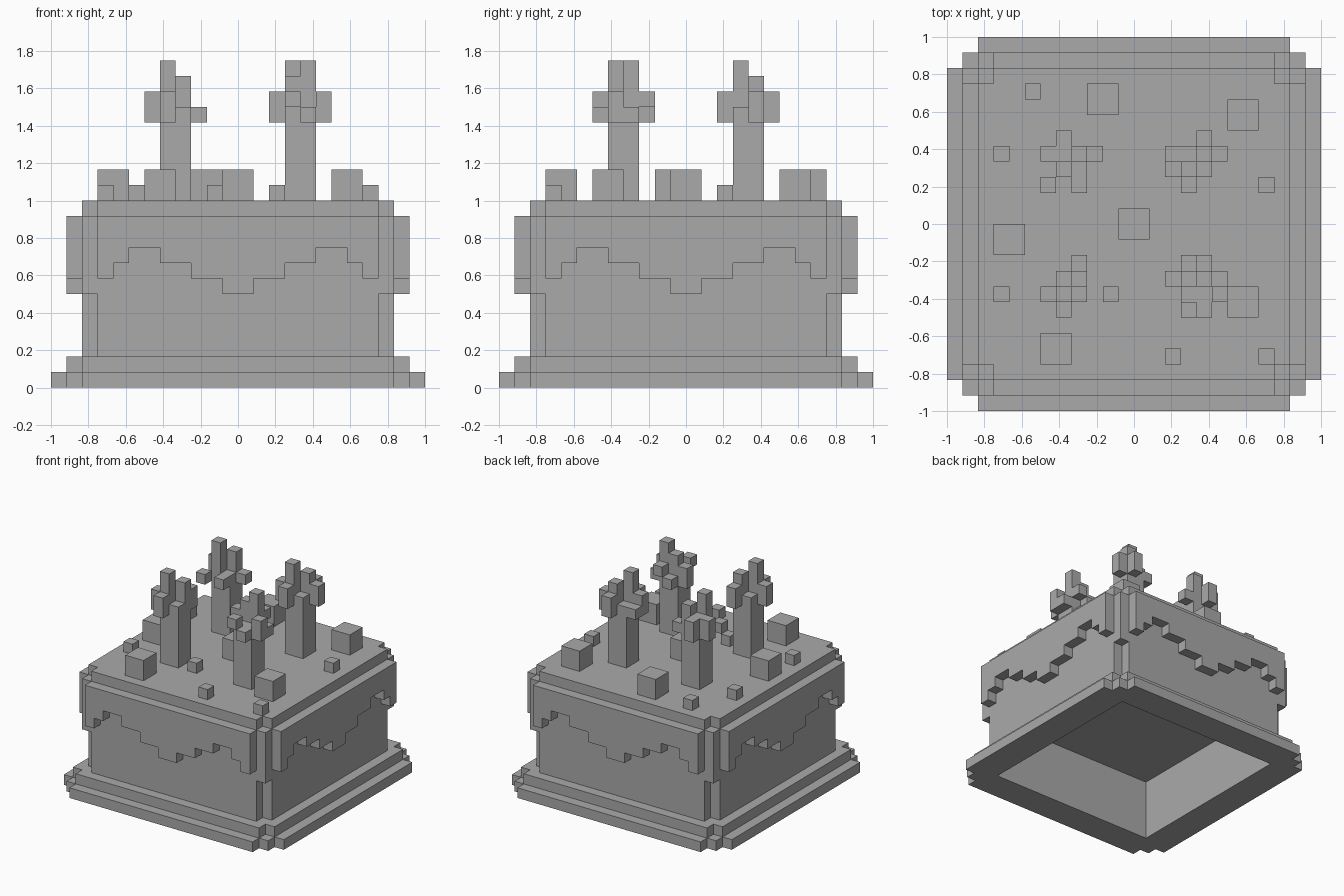
import bpy, bmesh
from math import pi
from mathutils import Matrix, Vector

cube = bpy.data.objects.get("Cube")
if cube:
    bpy.data.objects.remove(cube, do_unlink=True)

U = 1 / 12  # size of one block
grey = bpy.data.materials.new("plain_grey")
grey.use_nodes = True
grey.diffuse_color = (0.4, 0.4, 0.4, 1)
grey.node_tree.nodes["Principled BSDF"].inputs["Base Color"].default_value = (0.4, 0.4, 0.4, 1)


def finish(name, bm):
    """Turn block units into an object."""
    bmesh.ops.recalc_face_normals(bm, faces=bm.faces)
    bm.transform(Matrix.Scale(U, 4))
    mesh = bpy.data.meshes.new(name)
    bm.to_mesh(mesh)
    bm.free()
    mesh.materials.append(grey)
    obj = bpy.data.objects.new(name, mesh)
    bpy.context.collection.objects.link(obj)
    return obj


def box(bm, x0, x1, y0, y1, z0, z1, turn=0):
    lo, hi = Vector((x0, y0, z0)), Vector((x1, y1, z1))
    place = Matrix.Translation((lo + hi) / 2) @ Matrix.Diagonal((hi - lo).to_4d())
    bmesh.ops.create_cube(bm, size=1, matrix=Matrix.Rotation(turn * pi / 2, 4, "Z") @ place)


def four_sides(name, boxes):
    bm = bmesh.new()
    for turn in range(4):
        for b in boxes:
            box(bm, *b, turn)
    return finish(name, bm)


# Stepped plate, open in the middle underneath
four_sides("plate", [(-10, 10, -12, -11, 0, 1), (-11, 11, -11, -9, 0, 1),
                     (-10, 10, -11, -9, 1, 2)])

# Cake walls with notched corners, and the solid top half
four_sides("cake_walls", [(-9, 9, -10, -9, 2, 12)])
bm = bmesh.new()
box(bm, -9, 9, -9, 9, 6, 12)
finish("cake_core", bm)

# Frosting: corner posts and a stepped drip on each side
four_sides("frosting_corners", [(9, 10, -10, -9, 6, 11)])
half = [(1, 6), (3, 7), (5, 8), (7, 9), (8, 8), (9, 7)]  # end of step, height
edge, start = [], 0
for end, z in half:
    edge += [(start, z), (end, z)]
    start = end
outline = [(-x, z) for x, z in reversed(edge[1:])] + edge[1:] + [(9, 11), (-9, 11)]
bm = bmesh.new()
for turn in range(4):
    spin = Matrix.Rotation(turn * pi / 2, 3, "Z")
    face = bm.faces.new([bm.verts.new(spin @ Vector((x, -11, z))) for x, z in outline])
    made = bmesh.ops.extrude_face_region(bm, geom=[face])["geom"]
    bmesh.ops.translate(bm, vec=spin @ Vector((0, 1, 0)),
                        verts=[v for v in made if isinstance(v, bmesh.types.BMVert)])
finish("frosting_drips", bm)

# Loose topping cubes
toppings = {
    "large_topping": (2, [(-3, 7), (6, 6), (-1, -1), (-9, -2), (-6, -9), (6, -6)]),
    "small_topping": (1, [(-7, 8), (-9, 4), (8, 2), (-9, -5), (-2, -5), (2, -9), (8, -9)]),
}
for name, (s, spots) in toppings.items():
    for x, y in spots:
        bm = bmesh.new()
        box(bm, x, x + s, y, y + s, 12, 12 + s)
        finish(name, bm)

# Candles: a square post and a ragged flame of (x, y, bottom, top) blocks
flames = {
    (-4, 4): [(-1, -1, 18, 21), (0, 0, 18, 20), (-1, 0, 18, 19), (-1, 1, 17, 19),
              (-2, 0, 17, 19), (1, 0, 17, 18), (0, -2, 17, 18), (-2, -2, 17, 18)],
    (4, 4): [(-1, -1, 18, 21), (0, 0, 18, 20), (0, 1, 17, 19), (-2, 0, 17, 18),
             (-2, -1, 17, 19), (1, 0, 17, 19), (-1, -2, 17, 19)],
    (-4, -4): [(-1, -1, 18, 21), (0, 0, 18, 20), (0, 1, 17, 19), (-2, -1, 17, 19),
               (-1, -2, 17, 19)],
    (4, -4): [(0, 0, 18, 21), (-1, 0, 18, 20), (-1, 1, 17, 18), (0, 1, 18, 19),
              (-2, 0, 17, 19), (1, 0, 17, 18), (1, -1, 17, 19), (-1, -2, 18, 19),
              (0, -2, 17, 18)],
}
for (cx, cy), blocks in flames.items():
    bm = bmesh.new()
    box(bm, cx - 1, cx + 1, cy - 1, cy + 1, 12, 18)
    finish("candle_post", bm)
    bm = bmesh.new()
    for i, j, z0, z1 in blocks:
        box(bm, cx + i, cx + i + 1, cy + j, cy + j + 1, z0, z1)
    finish("candle_flame", bm)
